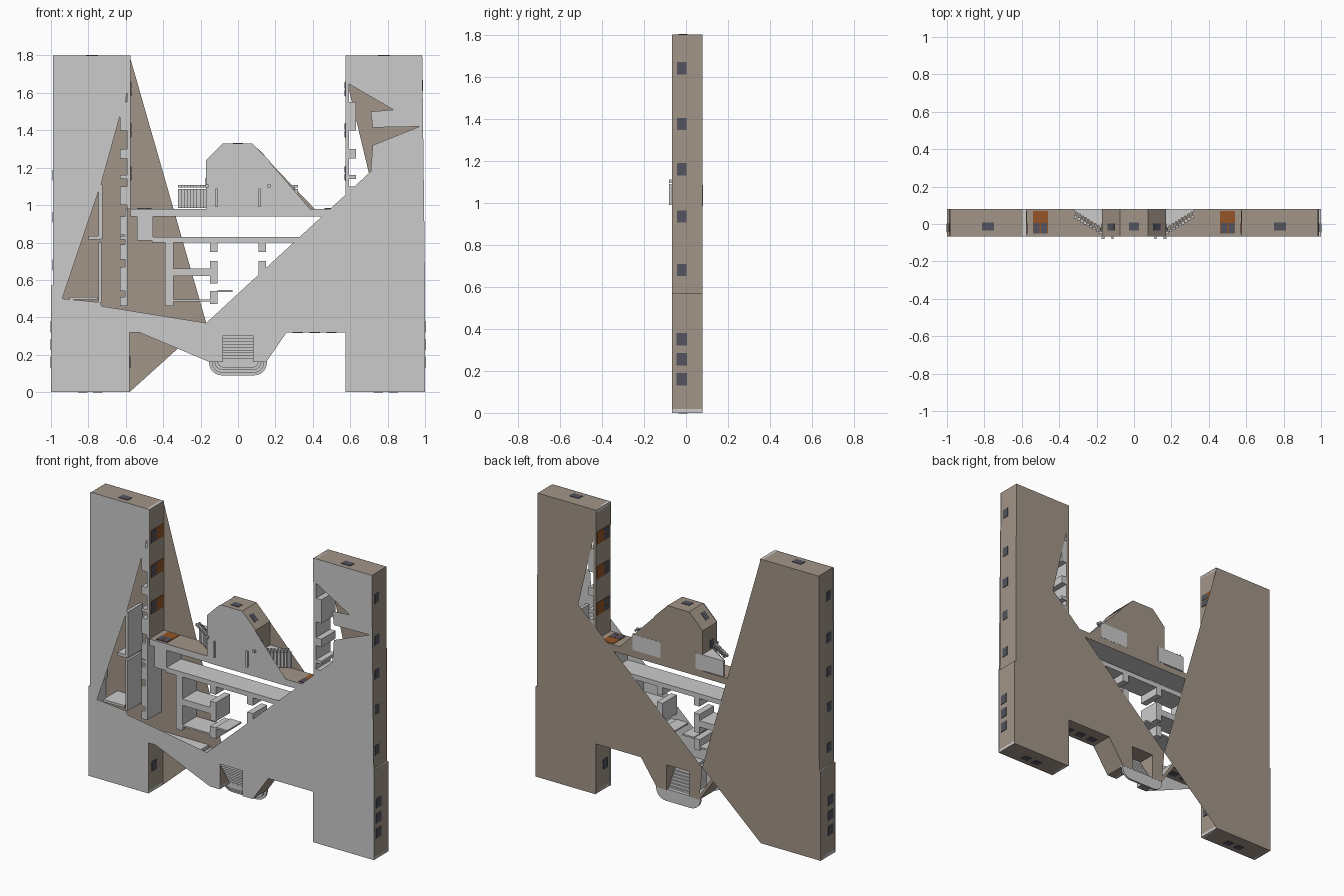
import bpy, bmesh, math
from mathutils import Vector


def material(name, rgb):
    m = bpy.data.materials.new(name)
    m.diffuse_color = (*rgb, 1)
    return m


GREY = material("pale grey", (0.60, 0.60, 0.60))
STONE = material("brown stone", (0.36, 0.30, 0.245))
GLASS = material("dark slate glass", (0.085, 0.088, 0.115))
WOOD = material("orange wood", (0.30, 0.09, 0.02))
FRONT, BACK = -0.068, 0.08


def finish(name, bm, mats):
    mesh = bpy.data.meshes.new(name)
    bm.to_mesh(mesh)
    bm.free()
    for m in mats:
        mesh.materials.append(m)
    ob = bpy.data.objects.new(name, mesh)
    bpy.context.collection.objects.link(ob)
    return ob


def add_prism(bm, pts, y0, y1):
    """Extrude an x-z outline from y0 to y1; returns the new faces."""
    a = [bm.verts.new((x, y0, z)) for x, z in pts]
    b = [bm.verts.new((x, y1, z)) for x, z in pts]
    n = len(pts)
    faces = [bm.faces.new(a), bm.faces.new(b[::-1])]
    faces += [bm.faces.new((a[i], b[i], b[(i + 1) % n], a[(i + 1) % n])) for i in range(n)]
    bmesh.ops.recalc_face_normals(bm, faces=faces)
    return faces


def prisms(name, items, mat):
    bm = bmesh.new()
    for pts, y0, y1 in items:
        add_prism(bm, pts, y0, y1)
    return finish(name, bm, [mat])


def rect(x0, x1, z0, z1):
    return [(x0, z0), (x1, z0), (x1, z1), (x0, z1)]


def plates(name, outlines, y, mat, flip):
    bm = bmesh.new()
    for pts in outlines:
        vs = [bm.verts.new((x, y, z)) for x, z in pts]
        bm.faces.new(vs[::-1] if flip else vs)
    return finish(name, bm, [mat])


# Front sheet, with the broken-away openings, and the centre bay sheet
porch = [(-0.15, 0.16), (-0.08, 0.16), (-0.08, 0.32), (0.08, 0.32), (0.08, 0.16),
         (0.15, 0.16), (0.26, 0.32), (0.575, 0.32), (0.575, 0), (1, 0), (1, 0.57)]
front_main = [(-1, 0), (-0.58, 0), (-0.58, 0.32), (-0.53, 0.32)] + porch + [
    (0.985, 1.8), (0.575, 1.8), (0.575, 1.65), (0.59, 1.65), (0.83, 1.51), (0.71, 1.50),
    (0.72, 1.415), (0.97, 1.42), (0.72, 1.32), (0.71, 1.18), (-0.17, 0.37), (-0.73, 0.46),
    (-0.735, 0.48), (-0.94, 0.50), (-0.73, 1.12), (-0.63, 1.48), (-0.62, 1.40), (-0.595, 1.60),
    (-0.58, 1.60), (-0.58, 1.8), (-0.99, 1.8), (-0.99, 0.57), (-1, 0.57)]
bay_top = [(0.165, 1.235), (0.07, 1.33), (-0.08, 1.33), (-0.17, 1.24)]
plates("front_sheet", [front_main, [(-0.17, 0.94), (0.41, 0.94), (0.385, 0.98)] + bay_top],
       FRONT, GREY, False)

# Back sheet
back_left = [(-1, 0), (-0.58, 0), (-0.17, 0.37), (-0.58, 1.8), (-0.99, 1.8), (-0.99, 0.57), (-1, 0.57)]
back_right = [(-0.17, 0.37)] + porch + [(0.99, 0.57), (0.985, 1.8), (0.575, 1.8), (0.59, 1.63), (0.70, 1.17)]
back_bay = [(-0.34, 0.94), (0.45, 0.94), (0.41, 0.98)] + bay_top + [(-0.17, 0.98), (-0.34, 0.98)]
plates("back_sheet", [back_left, back_right, back_bay], BACK, STONE, True)

# Outer walls: stone outside and behind, grey inside
half = [(0.08, 0.32), (0.08, 0.16), (0.15, 0.16), (0.26, 0.32), (0.58, 0.32), (0.58, 0), (1, 0),
        (1, 0.57), (0.99, 0.57), (0.985, 1.8), (0.575, 1.8), (0.575, 0.98), (0.17, 0.98),
        (0.17, 1.235), (0.075, 1.33)]
loop = half + [(-x, z) for x, z in reversed(half)]
bm = bmesh.new()
for i, p in enumerate(loop):
    q = loop[(i + 1) % len(loop)]
    a, b = Vector(p), Vector(q)
    d = (b - a).normalized()
    inward = Vector((-d.y, d.x))
    t = 0.04 if p[1] == q[1] == 0.98 else 0.018
    if (b - a).length < 0.02:
        t = 0.005
    for f in add_prism(bm, [a, b, b + inward * t, a + inward * t], FRONT + 0.002, BACK - 0.001):
        f.normal_update()
        n = f.normal
        if n.y > 0.9 or n.x * inward.x + n.z * inward.y < -0.9:
            f.material_index = 1
finish("outer_walls", bm, [GREY, STONE])
prisms("bay_beam", [(rect(-0.18, 0.18, 0.94, 0.98), FRONT + 0.002, BACK - 0.001)], GREY)

# Inner walls, mirrored left to right
rooms = [(-0.39, -0.345, 0.46, 0.82), (-0.39, 0, 0.80, 0.83), (-0.15, -0.11, 0.75, 0.81),
         (-0.145, -0.10, 0.80, 0.83), (-0.15, -0.11, 0.58, 0.70), (-0.36, -0.13, 0.62, 0.66),
         (-0.15, -0.11, 0.47, 0.54), (-0.35, -0.15, 0.485, 0.495), (-0.11, -0.03, 0.535, 0.545),
         (-0.54, -0.455, 0.81, 0.97), (-0.46, -0.345, 0.80, 0.83), (-0.745, -0.73, 0.48, 0.80),
         (-0.80, -0.735, 0.815, 0.835), (-0.745, -0.725, 0.82, 1.11), (-0.63, -0.59, 0.815, 0.835)]
rooms += [(-0.63, -0.59, a, b) for a, b in [(0.46, 0.51), (0.54, 0.67), (0.71, 0.79), (0.84, 0.94),
                                            (1.0, 1.10), (1.14, 1.16), (1.25, 1.30), (1.40, 1.55)]]
rooms += [(-0.605, -0.59, 0.50, 0.98), (-0.90, -0.75, 0.495, 0.51)]
items = []
for x0, x1, z0, z1 in rooms:
    items.append((rect(x0, x1, z0, z1), FRONT + 0.003, BACK - 0.002))
    items.append((rect(-x1, -x0, z0, z1), FRONT + 0.003, BACK - 0.002))
prisms("inner_walls", items, GREY)

# Entrance stair inside the porch
prisms("entrance_stair", [(rect(-0.08, 0.08, 0.16 + 0.016 * i, 0.176 + 0.016 * i),
                           0.03 - 0.01 * i, 0.055 - 0.01 * i) for i in range(10)], GREY)


# Rounded entrance steps
def rounded_step(w, z0, r):
    pts = [(w, 0.165), (-w, 0.165)]
    for sx, start in ((-1, 180), (1, 270)):
        for k in range(7):
            ang = math.radians(start + 15 * k)
            pts.append((sx * (w - r) + r * math.cos(ang), z0 + r + r * math.sin(ang)))
    return pts


prisms("rounded_steps", [(rounded_step(0.155 - 0.015 * i, 0.09 + 0.014 * i, 0.068 - 0.012 * i),
                          0.065 - 0.012 * i, 0.078) for i in range(4)], GREY)

# Side stairs up to the bay, with rails and posts
steps, rails = [], []
for s in (-1, 1):
    for i in range(12):
        x0, x1 = sorted((s * (0.32 - 0.0165 * i), s * (0.32 - 0.0165 * (i + 1))))
        y = 0.065 - 0.0105 * i
        steps.append((rect(x0, x1, 0.985, 1.085), y, BACK + 0.001))
        if i < 10:
            rails.append((rect(x0, x1, 1.095, 1.108), y - 0.035, y - 0.02))
            rails.append((rect(x0 + 0.006, x1 - 0.006, 1.095, 1.108), y - 0.03, y))
    rails.append((rect(s * 0.115 - 0.006, s * 0.115 + 0.006, 0.99, 1.09), -0.08, FRONT))
    rails.append((rect(s * 0.165 - 0.008, s * 0.165 + 0.008, 1.095, 1.11), -0.08, FRONT))
prisms("side_stairs", steps, GREY)
prisms("stair_rails", rails, GREY)


# Windows and doors: thin panels lying along the outer walls
def panel(c, d, width, y0, y1, t=0.003):
    c, d = Vector(c), Vector(d).normalized()
    n = Vector((d.y, -d.x)) * t
    h = d * width / 2
    return ([c - h - n, c + h - n, c + h + n, c - h + n], y0, y1)


UP, ALONG = (0, 1), (1, 0)
windows, doors = [], []
for s in (-1, 1):
    for z in (0.16, 0.255, 0.35):
        windows.append(panel((s * 1.0, z), UP, 0.06, -0.045, 0.004))
    for z in (0.68, 0.935, 1.16, 1.375, 1.64):
        windows.append(panel((s * (0.99 - 0.004 * (z - 0.57)), z), UP, 0.058, -0.042, 0.002))
    windows.append(panel((s * 0.78, 1.8), ALONG, 0.065, -0.035, 0.008))
    windows.append(panel((s * 0.122, 1.2825), (1, -s), 0.05, -0.035, 0.002))
    windows.append(panel((s * 0.17, 1.12), UP, 0.05, -0.035, 0.002))
    windows.append(panel((s * 0.578, 0.16), UP, 0.06, -0.04, 0.005))
    for x in (0.75, 0.83):
        windows.append(panel((s * x, 0), ALONG, 0.05, -0.035, 0.008, 0.002))
    for x in (0.32, 0.41, 0.50):
        windows.append(panel((s * x, 0.32), ALONG, 0.055, -0.035, 0.008))
    for z in (1.17, 1.40, 1.62):
        doors.append(panel((s * 0.575, z), UP, 0.08, -0.05, 0.07))
        for k in (-0.02, 0.02):
            windows.append(panel((s * 0.575, z + k), UP, 0.032, -0.05, 0.005, 0.0045))
    doors.append(panel((s * 0.5, 0.98), ALONG, 0.08, -0.05, 0.07))
    for k in (-0.02, 0.02):
        windows.append(panel((s * 0.5 + k, 0.98), ALONG, 0.032, -0.05, 0.005, 0.0045))
windows.append(panel((0, 1.33), ALONG, 0.055, -0.035, 0.008))
prisms("windows", windows, GLASS)
prisms("doors", doors, WOOD)
